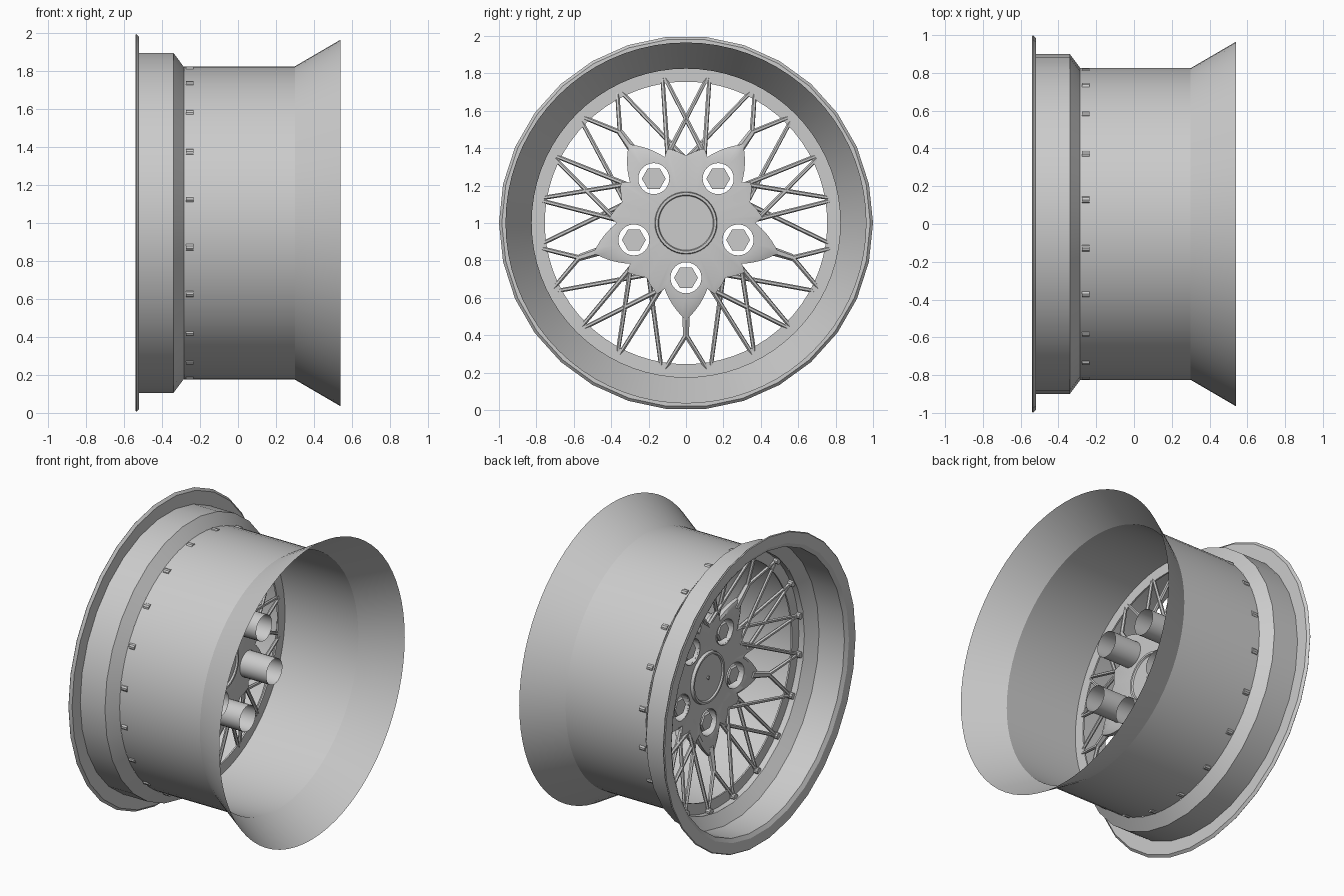
import bpy, bmesh, math
from mathutils import Vector

cube = bpy.data.objects.get("Cube")
if cube:
    bpy.data.objects.remove(cube, do_unlink=True)

AXIS_Z = 1.0
TIPS = [math.radians(270 + 72 * k) for k in range(5)]

metal = bpy.data.materials.new("grey_metal")
metal.use_nodes = True
metal.diffuse_color = (0.6, 0.6, 0.6, 1)
metal.node_tree.nodes["Principled BSDF"].inputs["Base Color"].default_value = (0.6, 0.6, 0.6, 1)


def polar(x, r, a):
    """Point at radius r and angle a around the wheel axis."""
    return Vector((x, r * math.cos(a), AXIS_Z + r * math.sin(a)))


def finish(name, bm, smooth=35):
    bmesh.ops.recalc_face_normals(bm, faces=bm.faces)
    mesh = bpy.data.meshes.new(name)
    bm.to_mesh(mesh)
    bm.free()
    mesh.materials.append(metal)
    ob = bpy.data.objects.new(name, mesh)
    bpy.context.collection.objects.link(ob)
    if smooth:
        bpy.ops.object.select_all(action="DESELECT")
        ob.select_set(True)
        bpy.context.view_layer.objects.active = ob
        bpy.ops.object.shade_smooth_by_angle(angle=math.radians(smooth))
    return ob


def loft(bm, rings, caps=False):
    """Bridge closed loops of points."""
    loops = [[bm.verts.new(p) for p in ring] for ring in rings]
    n = len(loops[0])
    for lo, hi in zip(loops, loops[1:]):
        for i in range(n):
            bm.faces.new((lo[i], lo[(i + 1) % n], hi[(i + 1) % n], hi[i]))
    if caps:
        bm.faces.new(loops[0])
        bm.faces.new(loops[-1])


def circle(x, r, sides, centre=(0, 0)):
    return [polar(x, r, math.tau * i / sides) + Vector((0, *centre)) for i in range(sides)]


def lathe(name, profile, sides, caps=False, smooth=25):
    bm = bmesh.new()
    loft(bm, [circle(x, r, sides) for x, r in profile], caps)
    return finish(name, bm, smooth)


def bar(bm, a, b, r0, r1, sides=6):
    """Tapered rod between two points."""
    d = b - a
    made = bmesh.ops.create_cone(bm, cap_ends=True, segments=sides, radius1=r0,
                                 radius2=r1, depth=d.length)
    rot = d.to_track_quat("Z", "Y")
    for v in made["verts"]:
        v.co = rot @ v.co + (a + b) / 2


# Rim shells
lathe("outer_lip", [(-0.52, 0.9), (-0.52, 0.985), (-0.535, 1.0), (-0.54, 0.995),
                    (-0.54, 0.925), (-0.525, 0.9), (-0.34, 0.9), (-0.285, 0.826)], 30)
lathe("barrel", [(-0.285, 0.825), (0.3, 0.825)], 72)
lathe("rear_flare", [(0.3, 0.825), (0.54, 0.965)], 72)
lathe("spoke_ring", [(-0.245, 0.755), (-0.245, 0.825), (-0.235, 0.825),
                     (-0.235, 0.755), (-0.245, 0.755)], 72)

# Star-shaped hub
OUTLINE = [(0, 0.52), (18, 0.37), (22, 0.41), (36, 0.36)]


def star_radius(deg):
    d = abs((deg - 270 + 36) % 72 - 36)
    for (a0, r0), (a1, r1) in zip(OUTLINE, OUTLINE[1:]):
        if d <= a1:
            return r0 + (r1 - r0) * (d - a0) / (a1 - a0)


def star_ring(x, t, lift):
    ring = []
    for deg in range(0, 360, 2):
        edge = star_radius(deg)
        r = 0.165 + (edge - 0.165) * t
        ring.append(polar(x - lift * max(0, r - 0.3), r, math.radians(deg)))
    return ring


bm = bmesh.new()
loft(bm, [star_ring(-0.15, 0, 0), star_ring(-0.16, 0.55, 0.1), star_ring(-0.165, 0.9, 0.15),
          star_ring(-0.155, 1, 0.15), star_ring(-0.12, 1, 0.2), star_ring(-0.125, 0.85, 0.1),
          star_ring(-0.12, 0, 0)], caps=True)
hub = finish("star_hub", bm, 0)

# Bolt holes through the hub
BOLTS = [(0.293 * math.cos(a), 0.293 * math.sin(a)) for a in TIPS]
bm = bmesh.new()
for c in BOLTS:
    loft(bm, [circle(-0.4, 0.083, 24, c), circle(0.2, 0.083, 24, c)], caps=True)
cutter = finish("hole_cutter", bm, 0)
cutter.hide_render = True
cut = hub.modifiers.new("holes", "BOOLEAN")
cut.operation = "DIFFERENCE"
cut.object = cutter
bpy.ops.object.select_all(action="DESELECT")
hub.select_set(True)
bpy.context.view_layer.objects.active = hub
bpy.ops.object.modifier_apply(modifier="holes")
bpy.data.objects.remove(cutter, do_unlink=True)
bpy.ops.object.shade_smooth_by_angle(angle=math.radians(35))

# Open bolt sleeves and hexagonal nuts
bm_sleeve, bm_nut = bmesh.new(), bmesh.new()
for c in BOLTS:
    loft(bm_sleeve, [circle(-0.165, 0.084, 24, c), circle(0.07, 0.084, 24, c)])
    loft(bm_nut, [circle(-0.155, 0.055, 6, c), circle(-0.145, 0.064, 6, c),
                  circle(-0.1, 0.064, 6, c)], caps=True)
finish("bolt_sleeves", bm_sleeve)
finish("hex_nuts", bm_nut, 0)

# Centre cap with raised edge, on both faces
lathe("centre_cap", [(-0.16, 0.145), (-0.17, 0.15), (-0.17, 0.163), (-0.15, 0.167),
                     (-0.12, 0.167), (-0.105, 0.163), (-0.105, 0.15), (-0.115, 0.145)],
      40, caps=True)
lathe("cap_pin", [(-0.168, 0.012), (-0.107, 0.012)], 5, caps=True, smooth=0)

# Crossing spokes, with a forked one at each star tip
KNOB_R, KNOB_X, HUB_X = 0.815, -0.252, -0.16
bm = bmesh.new()
for tip in TIPS:
    fork = polar(-0.2, 0.6, tip)
    bar(bm, polar(-0.175, 0.45, tip), fork, 0.025, 0.018)
    for side in (-1, 1):
        def at(x, r, deg):
            return polar(x, r, tip + side * math.radians(deg))
        spokes = [(fork, 9), (at(HUB_X, 0.34, 36), 9),
                  (at(HUB_X, 0.38, 21), 27), (at(HUB_X, 0.38, 51), 27)]
        for start, deg in spokes:
            bar(bm, start, at(KNOB_X, KNOB_R, deg), 0.013, 0.011)
finish("mesh_spokes", bm)

# Rivets at the spoke ends
bm = bmesh.new()
for k in range(20):
    a = math.radians(9 + 18 * k)
    bar(bm, polar(-0.275, KNOB_R, a), polar(-0.235, KNOB_R, a), 0.02, 0.02, 10)
finish("spoke_rivets", bm)
